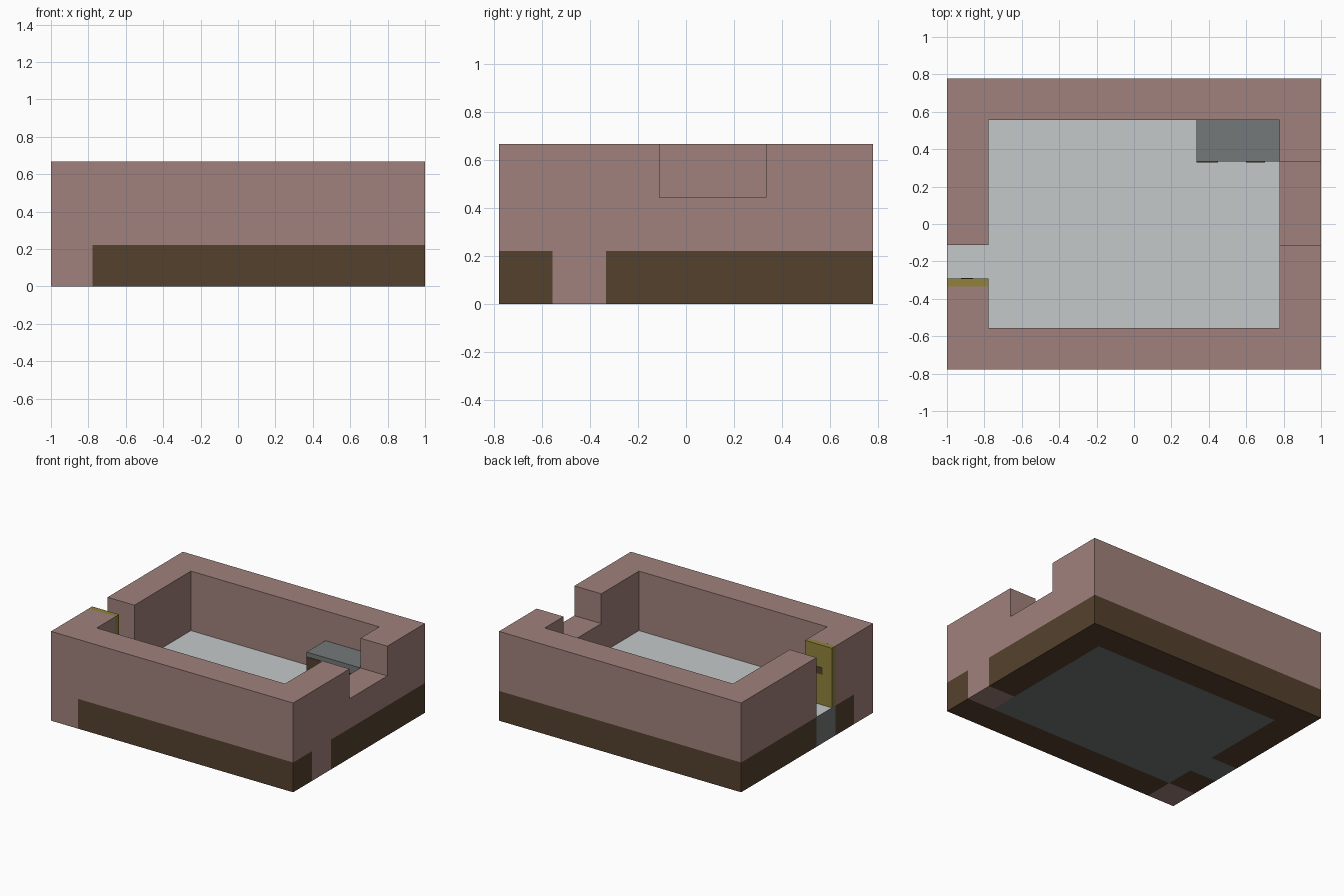
import bpy, bmesh, math
from mathutils import Vector

if "Cube" in bpy.data.objects:
    bpy.data.objects.remove(bpy.data.objects["Cube"])

U = 2 / 9                       # one block; the model is 9 x 7 x 3 blocks
NX, NY = 9, 7


def mat(name, rgb):
    m = bpy.data.materials.new(name)
    m.diffuse_color = (*rgb, 1)
    m.use_nodes = True
    m.node_tree.nodes["Principled BSDF"].inputs["Base Color"].default_value = m.diffuse_color
    return m


PINK = mat("pink_stone", (0.352, 0.220, 0.202))
BROWN = mat("dark_earth", (0.089, 0.053, 0.027))
PALE = mat("pale_grey", (0.552, 0.584, 0.584))
GREY = mat("mid_grey", (0.174, 0.191, 0.191))
OLIVE = mat("olive_wood", (0.285, 0.225, 0.045))

# ---- decide which part fills each block
cells = {}
for i in range(NX):
    for j in range(NY):
        edge = i in (0, NX - 1) or j in (0, NY - 1)
        doorway = (i, j) == (0, 2)
        window = i == NX - 1 and j in (3, 4)
        if edge and not doorway:
            cells[i, j, 0] = "foundation"
            cells[i, j, 1] = "walls"
            if not window:
                cells[i, j, 2] = "walls"
        else:
            cells[i, j, 0] = "floor"
for i in (6, 7):
    cells[i, 5, 1] = "counter"


def pick(part, c, n):
    """Material slot of one exposed block face."""
    if part == "floor":
        return 1 if n.z > 0.5 else 0
    if part == "foundation":
        return 1 if c in ((0, 0, 0), (8, 1, 0)) else 0
    return 0


def finish(name, bm, mats):
    me = bpy.data.meshes.new(name)
    bm.to_mesh(me)
    bm.free()
    for m in mats:
        me.materials.append(m)
    ob = bpy.data.objects.new(name, me)
    bpy.context.collection.objects.link(ob)
    return ob


AXES = [Vector(a) * s for a in ((1, 0, 0), (0, 1, 0), (0, 0, 1)) for s in (1, -1)]


def block_part(name, mats):
    """Outer skin of all blocks belonging to one part."""
    bm = bmesh.new()
    for c, part in cells.items():
        if part != name:
            continue
        mid = Vector((c[0] + 0.5 - NX / 2, c[1] + 0.5 - NY / 2, c[2] + 0.5))
        for n in AXES:
            if tuple(int(a + b) for a, b in zip(c, n)) in cells:
                continue
            u = Vector((n.y, n.z, n.x))
            v = n.cross(u)
            vs = [bm.verts.new((mid + (n + u * a + v * b) * 0.5) * U)
                  for a, b in ((-1, -1), (1, -1), (1, 1), (-1, 1))]
            bm.faces.new(vs).material_index = pick(part, c, n)
    bmesh.ops.remove_doubles(bm, verts=bm.verts, dist=1e-4)
    bmesh.ops.dissolve_limit(bm, angle_limit=math.radians(1), verts=bm.verts[:],
                             edges=bm.edges[:], delimit={'MATERIAL'})
    return finish(name, bm, mats)


def box(name, lo, hi, m):
    bm = bmesh.new()
    bmesh.ops.create_cube(bm, size=1)
    for v in bm.verts:
        v.co = [l + (h - l) * (t + 0.5) for l, h, t in zip(lo, hi, v.co)]
    return finish(name, bm, [m])


# ---- main building
block_part("foundation", [BROWN, PINK])
block_part("walls", [PINK])
block_part("floor", [GREY, PALE])
block_part("counter", [GREY])

# dark openings on the counter front
box("counter_opening_left", (0.335, 0.329, 0.24), (0.45, 0.334, 0.41), BROWN)
box("counter_opening_right", (0.60, 0.329, 0.24), (0.70, 0.334, 0.385), BROWN)

# ---- door standing open against the side of the doorway
box("door", (-1, -0.3333, U), (-1 + U, -0.2917, 3 * U), OLIVE)
box("door_handle", (-0.925, -0.293, 0.45), (-0.86, -0.288, 0.50), BROWN)
